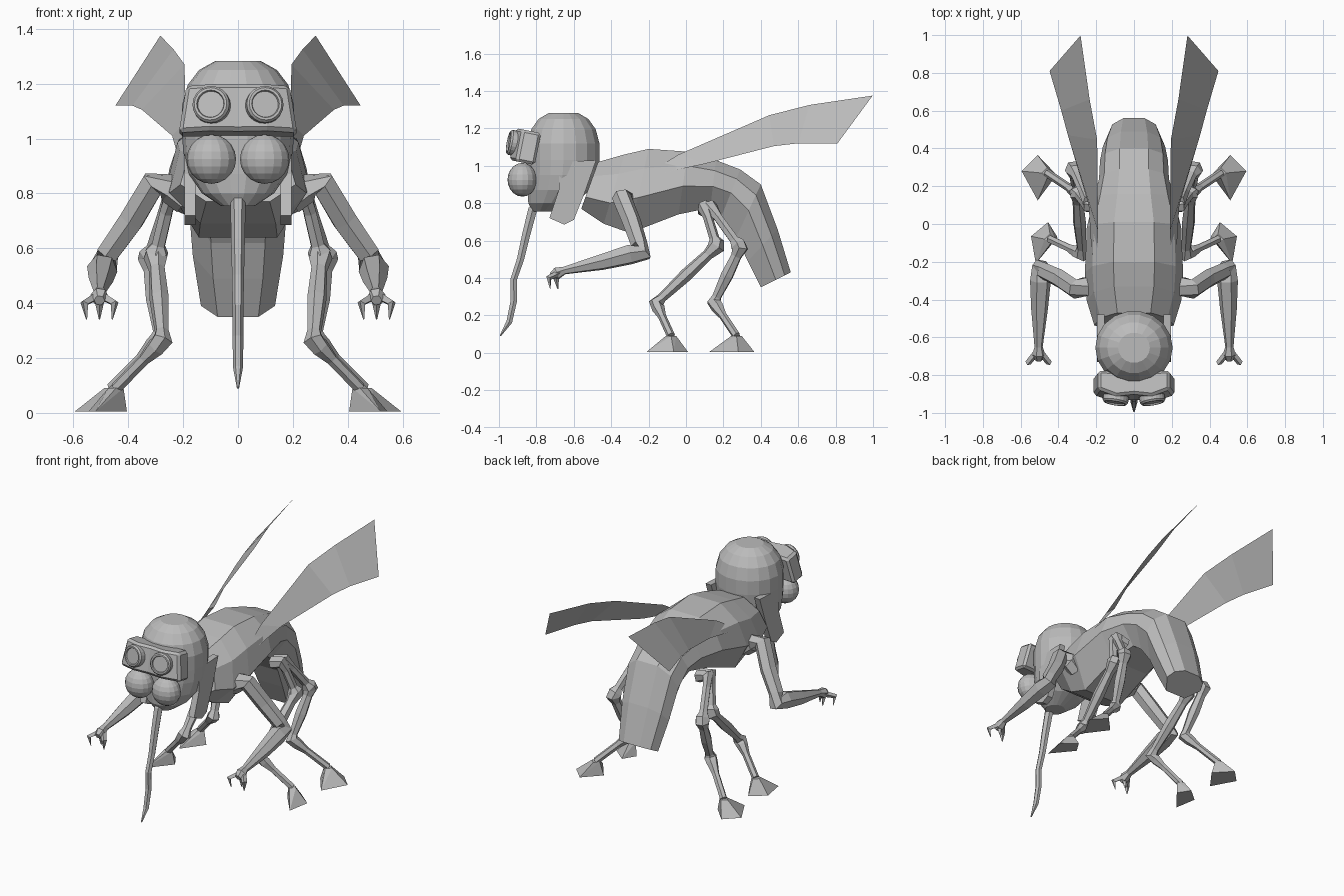
import bpy, bmesh, math
from mathutils import Vector, Matrix

if "Cube" in bpy.data.objects:
    bpy.data.objects.remove(bpy.data.objects["Cube"])

grey = bpy.data.materials.new("grey")
grey.use_nodes = True
grey.diffuse_color = (0.5, 0.5, 0.5, 1)
grey.node_tree.nodes["Principled BSDF"].inputs["Base Color"].default_value = (0.5, 0.5, 0.5, 1)


def finish(name, bm, mirror=False):
    bmesh.ops.recalc_face_normals(bm, faces=bm.faces)
    me = bpy.data.meshes.new(name)
    bm.to_mesh(me)
    bm.free()
    me.materials.append(grey)
    ob = bpy.data.objects.new(name, me)
    bpy.context.collection.objects.link(ob)
    if mirror:
        mod = ob.modifiers.new("Mirror", "MIRROR")
        mod.use_mirror_merge = False
    return ob


def loft(bm, rings):
    """Skin a list of equal-length point rings and cap both ends."""
    vs = [[bm.verts.new(p) for p in r] for r in rings]
    n = len(vs[0])
    for a, b in zip(vs, vs[1:]):
        for i in range(n):
            j = (i + 1) % n
            bm.faces.new((a[i], a[j], b[j], b[i]))
    bm.faces.new(vs[0][::-1])
    bm.faces.new(vs[-1])


def tube(bm, path, sides=6):
    """Faceted limb through (x, y, z, radius) points."""
    pts = [Vector(p[:3]) for p in path]
    rings, last = [], None
    for i, p in enumerate(pts):
        t = (pts[min(i + 1, len(pts) - 1)] - pts[max(i - 1, 0)]).normalized()
        u = last or Vector((1, 0, 0))
        u = (u - t * u.dot(t)).normalized()
        last, v = u, t.cross(u)
        rings.append([p + path[i][3] * (u * math.cos(a) + v * math.sin(a))
                      for a in (math.tau * k / sides for k in range(sides))])
    loft(bm, rings)


def hull(bm, points):
    vs = [bm.verts.new(p) for p in points]
    bmesh.ops.convex_hull(bm, input=vs)


# Body: top y, z / bottom y, z / half width / height fraction of widest line
sections = [(-.47, 1.02, -.56, .77, .21, .25),
            (-.33, 1.06, -.44, .69, .25, .3),
            (-.20, 1.09, -.30, .64, .26, .42),
            (.01, 1.075, -.04, .74, .25, .45),
            (.16, 1.03, .13, .775, .21, .45),
            (.29, .98, .19, .73, .185, .5),
            (.40, .90, .27, .62, .18, .5),
            (.49, .66, .33, .49, .165, .5),
            (.56, .43, .40, .35, .135, .5)]
rings = []
for ty, tz, by, bz, w, f in sections:
    top, bot = Vector((0, ty, tz)), Vector((0, by, bz))
    half = [(.42, 1), (.85, f + (1 - f) * .6), (1, f), (.55, 0)]
    outline = half + [(-x, h) for x, h in reversed(half)]
    rings.append([bot.lerp(top, h) + Vector((x * w, 0, 0)) for x, h in outline])
bm = bmesh.new()
loft(bm, rings)
finish("body", bm)

# Head: stacked rings, the chin drawn forward (z, radius, centre y)
bm = bmesh.new()
loft(bm, [[(r * 1.05 * math.cos(a), cy + r * math.sin(a), z)
           for a in (math.tau * k / 18 for k in range(18))]
          for z, r, cy in [(1.282, .08, -.655), (1.25, .135, -.655), (1.195, .175, -.655),
                           (1.12, .195, -.655), (1.03, .195, -.655), (.95, .19, -.66),
                           (.87, .17, -.68), (.80, .125, -.72), (.755, .06, -.76)]])
finish("head", bm)

# Cheek flaps hanging beside the jaw
bm = bmesh.new()
flap = [(-.68, 1.02), (-.48, 1.03), (-.54, .86), (-.60, .71), (-.65, .685), (-.73, .72), (-.68, .87)]
loft(bm, [[(x + s * .01, y, z) for y, z in flap] for x, s in [(.145, 1), (.205, -1)]])
finish("cheek_flap", bm, True)

# Eyes
bm = bmesh.new()
bmesh.ops.create_uvsphere(bm, u_segments=16, v_segments=10, radius=.09,
                          matrix=Matrix.Translation((.097, -.875, .925)) @ Matrix.Diagonal((1, .88, 1, 1)))
finish("eye", bm, True)

# Goggle frame: curved band, leaning back and narrower at the top
band = [(-.2, -.89), (-.1, -.925), (0, -.915), (.1, -.925), (.2, -.89), (.2, -.79), (0, -.80), (-.2, -.79)]
bm = bmesh.new()
loft(bm, [[(x * (1.07 - (z - 1.03) * .8), y + .2 * (z - 1.11), z - .2 * (y + .87)) for x, y in band]
          for z in (1.02, 1.19)])
frame = finish("goggle_frame", bm)
bev = frame.modifiers.new("Bevel", "BEVEL")
bev.width, bev.segments, bev.limit_method = .014, 1, "ANGLE"

# Goggle lenses: raised rim around a sunken disc
bm = bmesh.new()
place = Matrix.Translation((.095, -.915, 1.12)) @ Matrix.Rotation(math.radians(9), 4, 'Z') \
    @ Matrix.Rotation(math.radians(79), 4, 'X')
loft(bm, [[place @ Vector((r * math.cos(a), r * math.sin(a), h))
           for a in (math.tau * k / 20 for k in range(20))]
          for r, h in [(.068, -.02), (.068, .025), (.06, .035), (.051, .035), (.048, .027)]])
finish("goggle_lens", bm, True)

# Proboscis
bm = bmesh.new()
tube(bm, [(0, -.78, .80, .03), (0, -.82, .765, .028), (0, -.855, .63, .025), (0, -.885, .5, .022),
          (0, -.922, .39, .02), (0, -.92, .28, .02), (0, -.945, .165, .018), (0, -.993, .09, .004)])
finish("proboscis", bm)

# Wings: thin folded sheets
leading = [(.20, -.235, .94), (.19, -.04, 1.06), (.195, .445, 1.27), (.235, .66, 1.325), (.283, .998, 1.375)]
trailing = [(.22, -.225, .94), (.24, .10, 1.01), (.35, .47, 1.105), (.385, .60, 1.12), (.447, .81, 1.12)]
bm = bmesh.new()
a, b = ([bm.verts.new(p) for p in edge] for edge in (leading, trailing))
for i in range(4):
    bm.faces.new((a[i], b[i], b[i + 1], a[i + 1]))
finish("wing", bm, True)

# Front arms with three-fingered claws
bm = bmesh.new()
tube(bm, [(.19, -.33, .77, .05), (.25, -.33, .82, .055), (.31, -.345, .835, .052), (.39, -.29, .70, .05),
          (.475, -.25, .58, .045), (.49, -.225, .535, .05), (.495, -.30, .525, .056), (.50, -.45, .485, .045),
          (.505, -.65, .44, .022), (.505, -.69, .425, .034), (.505, -.72, .41, .02)])
for dx, dy in ((-.055, -.01), (.0, .03), (.055, -.01)):
    tube(bm, [(.505 + dx * .2, -.68, .425, .018), (.505 + dx, -.725 + dy, .40, .016),
              (.505 + dx * .85, -.715 + dy, .34, .002)], 4)
finish("front_arm", bm, True)


# Walking legs: thigh, knee, shin, ankle and splayed foot
def leg(name, hip, knee, ankle, foot, toes):
    hip, knee, ankle, foot = map(Vector, (hip, knee, ankle, foot))
    bm = bmesh.new()
    stations = [(hip + Vector((-.07, 0, -.02)), .04), (hip, .04), (hip.lerp(knee, .25), .026),
                (hip.lerp(knee, .8), .027), (hip.lerp(knee, .92), .046), (knee, .046),
                (knee.lerp(ankle, .15), .03), (knee.lerp(ankle, .5), .036), (knee.lerp(ankle, .9), .026),
                (ankle, .04), (ankle.lerp(foot, .15), .035), (ankle.lerp(foot, .4), .022), (foot, .022)]
    tube(bm, [(*p, r) for p, r in stations])
    top = [foot + Vector((.028 * sx, .028 * sy, 0)) for sx, sy in ((1, 0), (-1, 0), (0, 1), (0, -1))]
    heel, back, out, front = [Vector((x, y, .005)) for x, y in toes]
    for pair in ((heel, back, out), (heel, out, front)):
        hull(bm, top + list(pair))
    finish(name, bm, True)


leg("middle_leg", (.25, .10, .78), (.30, .165, .57), (.275, -.16, .265), (.445, -.08, .09),
    [(.405, -.07), (.455, .01), (.545, -.065), (.52, -.21)])
leg("hind_leg", (.25, .13, .78), (.32, .29, .56), (.28, .15, .27), (.46, .27, .09),
    [(.41, .26), (.51, .365), (.595, .28), (.51, .125)])
